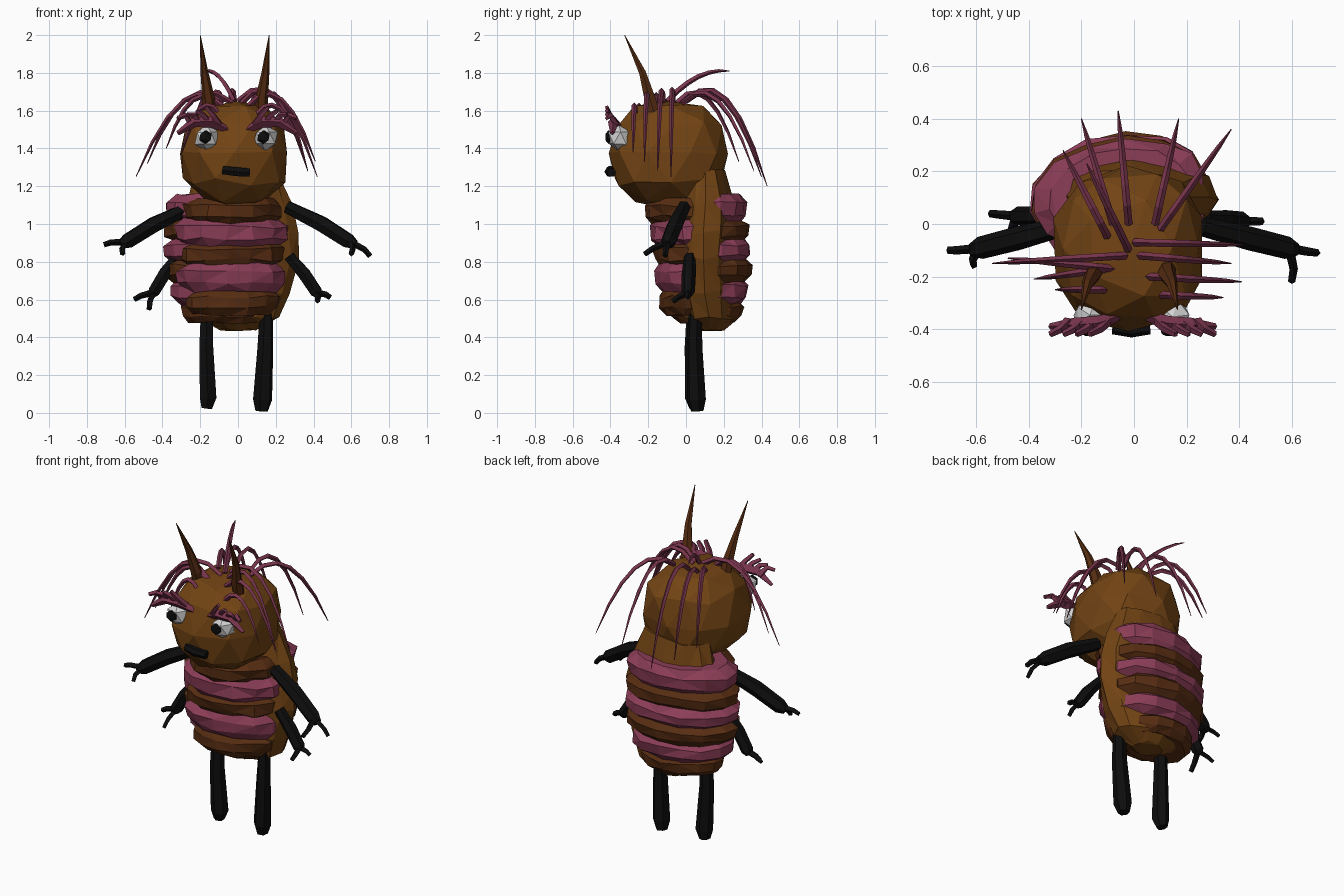
import bpy, bmesh, math, random
from mathutils import Vector, Matrix

random.seed(4)
if "Cube" in bpy.data.objects:
    bpy.data.objects.remove(bpy.data.objects["Cube"], do_unlink=True)


def material(name, r, g, b):
    m = bpy.data.materials.new(name)
    m.use_nodes = True
    m.diffuse_color = (r, g, b, 1)
    m.node_tree.nodes["Principled BSDF"].inputs["Base Color"].default_value = (r, g, b, 1)
    return m


BROWN = material("brown skin", 0.17, 0.058, 0.007)
DARK = material("dark brown plate", 0.095, 0.026, 0.006)
PINK = material("pink plate", 0.26, 0.047, 0.095)
HAIR = material("pink hair", 0.19, 0.035, 0.075)
BLACK = material("black", 0.004, 0.004, 0.004)
WHITE = material("eye white", 0.65, 0.65, 0.65)


def add_object(name, mesh, mat):
    obj = bpy.data.objects.new(name, mesh)
    bpy.context.scene.collection.objects.link(obj)
    mesh.materials.clear()
    mesh.materials.append(mat)
    return obj


def finish(name, bm, mat, jitter):
    for v in bm.verts:
        v.co += Vector([random.uniform(-jitter, jitter) for _ in range(3)])
    bmesh.ops.triangulate(bm, faces=bm.faces[:])
    bmesh.ops.recalc_face_normals(bm, faces=bm.faces[:])
    mesh = bpy.data.meshes.new(name)
    bm.to_mesh(mesh)
    bm.free()
    return add_object(name, mesh, mat)


def loft(name, rings, mat, sides=12, turn=0.0, jitter=0.01):
    """Closed stack of ellipses: (cx, cy, z, rx, ry)."""
    bm = bmesh.new()
    rows = []
    for cx, cy, z, rx, ry in rings:
        row = []
        for i in range(sides):
            a = 2 * math.pi * i / sides
            p = Matrix.Rotation(turn, 3, 'Z') @ Vector((rx * math.cos(a), ry * math.sin(a), 0))
            row.append(bm.verts.new(p + Vector((cx, cy, z))))
        rows.append(row)
    for low, high in zip(rows, rows[1:]):
        for i in range(sides):
            j = (i + 1) % sides
            bm.faces.new((low[i], low[j], high[j], high[i]))
    bm.faces.new(rows[0])
    bm.faces.new(rows[-1])
    return finish(name, bm, mat, jitter)


def ball(name, centre, radii, mat, subdivisions=2, jitter=0.0, power=1.0):
    """Faceted ball; a power under 1 makes it boxier."""
    bm = bmesh.new()
    bmesh.ops.create_icosphere(bm, subdivisions=subdivisions, radius=1)
    for v in bm.verts:
        v.co = [c + r * math.copysign(abs(k) ** power, k) for c, r, k in zip(centre, radii, v.co)]
    return finish(name, bm, mat, jitter)


def tube(name, points, radii, mat, res=1):
    """Faceted tapering tube along a path."""
    curve = bpy.data.curves.new(name, 'CURVE')
    curve.dimensions = '3D'
    curve.bevel_depth = 1
    curve.bevel_resolution = res
    curve.use_fill_caps = True
    spline = curve.splines.new('POLY')
    spline.points.add(len(points) - 1)
    spline.use_smooth = False
    for sp, p, r in zip(spline.points, points, radii):
        sp.co = (*p, 1)
        sp.radius = r
    helper = bpy.data.objects.new(name + "_path", curve)
    bpy.context.scene.collection.objects.link(helper)
    bpy.context.view_layer.update()
    graph = bpy.context.evaluated_depsgraph_get()
    mesh = bpy.data.meshes.new_from_object(helper.evaluated_get(graph))
    bpy.data.objects.remove(helper, do_unlink=True)
    return add_object(name, mesh, mat)


def strand(name, root, tip, lift, thick=0.017, n=6):
    pts, radii = [], []
    for i in range(n + 1):
        t = i / n
        p = Vector(root).lerp(Vector(tip), t)
        p.z = root[2] + (tip[2] - root[2]) * t * t + lift * 4 * t * (1 - t)
        pts.append(p)
        radii.append(thick * (0.75 + 0.5 * t) * (1 - t) ** 0.6 + 0.002)
    tube(name, pts, radii, HAIR, 0)


# Torso
loft("torso", [(0, .13, .44, .1, .07), (0, .12, .5, .21, .14), (0, .1, .64, .28, .15),
               (.01, .1, .82, .31, .15), (.01, .1, .96, .31, .15),
               (0, .11, 1.1, .28, .14), (-.01, .1, 1.28, .22, .11)], BROWN)


# Belly and back plates
def plate(name, cx, cy, z, h, rx, ry, mat):
    loft(name, [(cx, cy, z + h * k, rx * s, ry * s) for k, s in
                ((-.58, .8), (-.25, .98), (.22, 1), (.55, .82))], mat, 14, 0.2, 0.009)


belly = [(1.07, .12, .27, .24), (.955, .13, .31, .21), (.84, .12, .29, .19),
         (.72, .14, .3, .185), (.59, .12, .255, .16)]
for i, (z, h, rx, ry) in enumerate(belly):
    plate(f"belly_plate_{i + 1}", -.03, .02, z, h, rx, ry, PINK if i % 2 else DARK)

back = [(1.08, .14, .335, .205), (.965, .11, .345, .215), (.86, .12, .345, .225),
        (.755, .12, .34, .225), (.645, .12, .305, .21), (.54, .11, .25, .185)]
for i, (z, h, rx, ry) in enumerate(back):
    plate(f"back_plate_{i + 1}", -.06, .115, z, h, rx, ry, DARK if i % 2 else PINK)

# Head and face
ball("head", (-.015, -.09, 1.375), (.295, .315, .285), BROWN, 2, .012, .85)
for side, x, px in (("right", -.165, -.172), ("left", .145, .135)):
    ball(side + "_eye", (x, -.35, 1.455), (.07, .068, .07), WHITE, 1, .004)
    ball(side + "_pupil", (px, -.41, 1.46), (.037, .02, .037), BLACK, 1)
tube("mouth", [(-.08, -.395, 1.285), (-.01, -.405, 1.277), (.06, -.395, 1.272)],
     [.025, .027, .025], BLACK)

# Horns
for side, x, tip in (("right", -.155, -.2), ("left", .125, .165)):
    pts = [(x, -.16, 1.56), (x, -.19, 1.66), ((x + tip) / 2, -.23, 1.8), (tip, -.325, 2.0)]
    tube(side + "_horn", pts, [.034, .034, .021, .002], DARK)

# Hair: root, tip, lift
hair = [
    ((-.03, -.12, 1.64), (-.54, -.15, 1.25), .11), ((-.08, -.17, 1.62), (-.48, -.13, 1.32), .11),
    ((-.1, -.17, 1.62), (-.38, -.21, 1.4), .09), ((-.1, -.25, 1.58), (-.3, -.25, 1.37), .08),
    ((0, -.07, 1.65), (.42, -.08, 1.25), .12), ((.02, -.12, 1.64), (.37, -.15, 1.28), .12),
    ((.05, -.2, 1.62), (.41, -.22, 1.33), .11), ((.1, -.27, 1.58), (.34, -.28, 1.38), .08),
    ((-.08, 0, 1.65), (-.2, .4, 1.28), .1), ((-.02, 0, 1.65), (-.06, .43, 1.2), .12),
    ((.08, 0, 1.65), (.17, .4, 1.25), .11), ((.1, -.02, 1.64), (.37, .36, 1.28), .1),
    ((-.1, -.05, 1.64), (-.27, .28, 1.33), .1), ((-.02, -.1, 1.65), (-.18, .23, 1.81), .09),
]
for i, (root, tip, lift) in enumerate(hair):
    strand(f"hair_strand_{i + 1}", root, tip, lift)

# Bushy brows
for side, s, x in (("right", -1, -.17), ("left", 1, .16)):
    tube(side + "_brow", [(x - s * .11, -.35, 1.5), (x - s * .03, -.38, 1.54), (x + s * .06, -.385, 1.54),
                          (x + s * .15, -.39, 1.48)], [.018, .03, .028, .012], HAIR, 0)
    for i in range(4):
        bx = x + s * (i * .05 - .07)
        tube(f"{side}_brow_tuft_{i + 1}", [(bx, -.37, 1.53), (bx + s * .03, -.4, 1.575),
             (bx + s * .07, -.42, 1.62 - .02 * i)], [.02, .016, .012], HAIR, 0)


# Arms with two-fingered hands
def arm(name, shoulder, wrist, fingers, r):
    a, b = Vector(shoulder), Vector(wrist)
    mid = a.lerp(b, .5) + Vector((0, 0, .012))
    tube(name, [a, mid, b.lerp(a, .1), b], [r * .85, r * 1.05, r, r * .6], BLACK)
    for i, f in enumerate(fingers):
        f = Vector(f)
        bend = b.lerp(f, .6) + Vector((0, 0, .012))
        tube(f"{name}_finger_{i + 1}", [b.lerp(a, .08), bend, f], [.018, .016, .014], BLACK, 0)


arm("right_upper_arm", (-.27, -.01, 1.08), (-.62, -.1, .89), [(-.71, -.1, .89), (-.61, -.16, .84)], .043)
arm("left_upper_arm", (.26, -.01, 1.09), (.62, -.1, .89), [(.7, -.11, .83), (.6, -.22, .84)], .043)
arm("right_lower_arm", (-.31, .03, .84), (-.46, .03, .62), [(-.55, .04, .6), (-.47, -.06, .55)], .036)
arm("left_lower_arm", (.27, .02, .83), (.43, .01, .62), [(.49, .01, .61), (.42, -.07, .59)], .036)

# Legs
tube("right_leg", [(-.165, .04, .56), (-.168, .035, .35), (-.158, .045, .08), (-.165, .05, .025)],
     [.035, .042, .05, .032], BLACK)
tube("left_leg", [(.15, .05, .56), (.145, .045, .35), (.13, .055, .07), (.125, .06, .01)],
     [.035, .043, .052, .034], BLACK)
